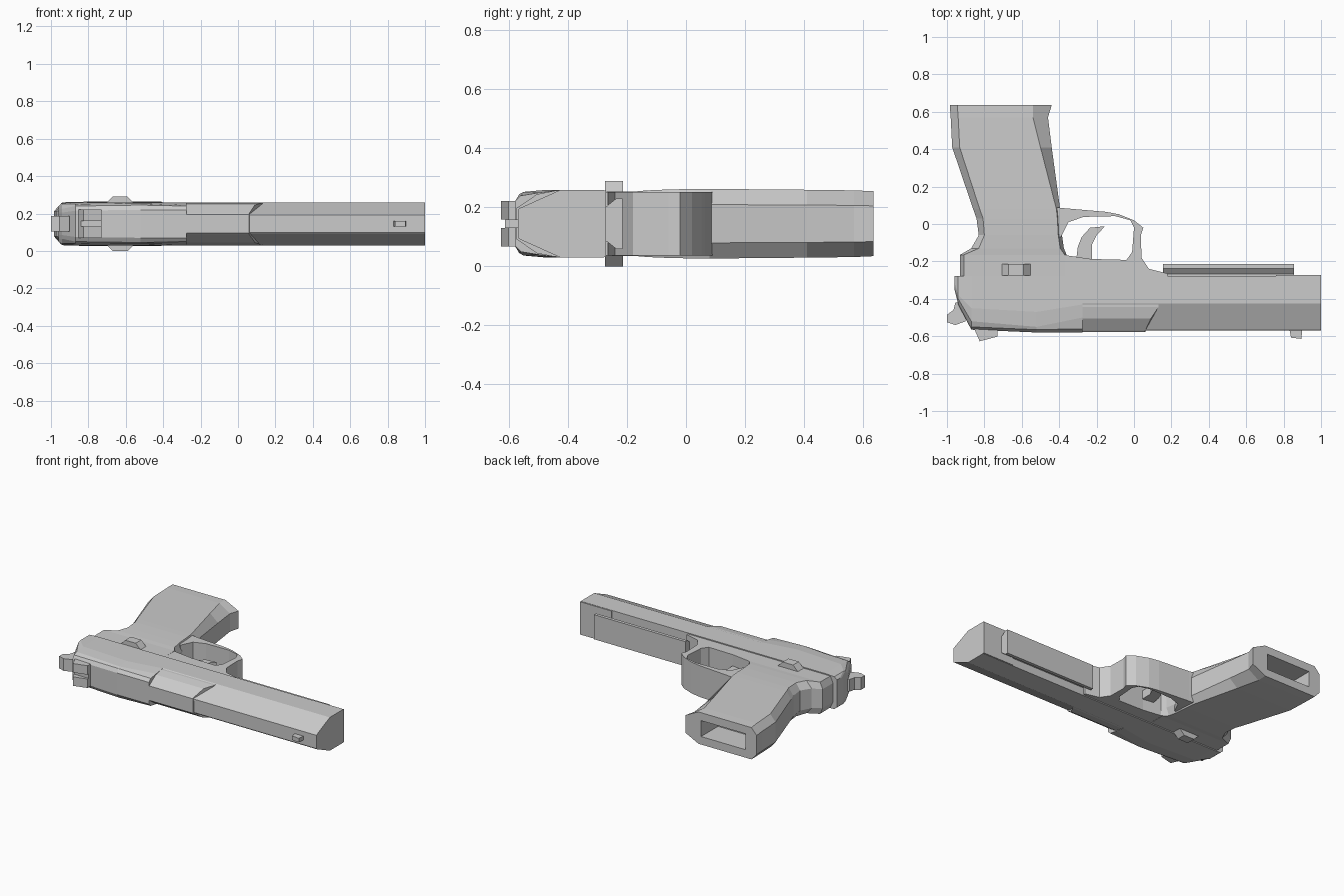
import bpy, bmesh

if "Cube" in bpy.data.objects:
    bpy.data.objects.remove(bpy.data.objects["Cube"])

ZC = 0.145  # mid-plane of the thin direction


def loft(name, rings):
    """Skin a list of equal-length 3D rings and cap both ends."""
    bm = bmesh.new()
    vs = [[bm.verts.new(p) for p in r] for r in rings]
    n = len(rings[0])
    for a, b in zip(vs, vs[1:]):
        for i in range(n):
            j = (i + 1) % n
            bm.faces.new((a[i], a[j], b[j], b[i]))
    bm.faces.new(vs[0])
    bm.faces.new(vs[-1])
    bmesh.ops.recalc_face_normals(bm, faces=bm.faces)
    me = bpy.data.meshes.new(name)
    bm.to_mesh(me)
    bm.free()
    ob = bpy.data.objects.new(name, me)
    bpy.context.collection.objects.link(ob)
    return ob


def plate(name, outline, half, zc=ZC):
    """Extrude an xy outline symmetrically in z."""
    return loft(name, [[(x, y, zc + s * half) for x, y in outline] for s in (-1, 1)])


def mirror_ring(x, half):
    """Symmetric yz section from (y, half width) points; x may be a list."""
    xs = x if isinstance(x, (list, tuple)) else [x] * len(half)
    side = [(xx, y, h) for xx, (y, h) in zip(xs, half)]
    return ([(a, y, ZC + h) for a, y, h in side] +
            [(a, y, ZC - h) for a, y, h in reversed(side)])


def box(name, x0, x1, y0, y1, half, zc=ZC):
    return plate(name, [(x0, y0), (x1, y0), (x1, y1), (x0, y1)], half, zc)


# Slide: wide faceted rear, narrow bevelled front
Y0 = -0.278
loft("slide_rear", [
    mirror_ring(-0.96, [(Y0, .095), (-.31, .095), (-.33, .09), (-.34, .08), (-.35, .06)]),
    mirror_ring(-0.94, [(Y0, .112), (-.38, .112), (-.40, .105), (-.42, .08), (-.43, .06)]),
    mirror_ring(-0.87, [(Y0, .115), (-.45, .115), (-.52, .105), (-.55, .095), (-.565, .07)]),
    mirror_ring(-0.52, [(Y0, .115), (-.47, .115), (-.55, .108), (-.565, .10), (-.58, .075)]),
    mirror_ring(-0.275, [(Y0, .115), (-.43, .115), (-.50, .105), (-.56, .095), (-.58, .075)]),
])
front = [(Y0, .115), (-.425, .115), (-.565, .052), (-.57, .046)]
loft("slide_front", [mirror_ring(-0.28, front), mirror_ring(1.0, front)])
box("slide_nose_lip", 0.76, 1.0, -.30, -.272, .113)

# Chamber block with slanted front
block = [(-.40, .112), (-.445, .112), (-.505, .10), (-.57, .056), (-.577, .05)]
loft("chamber_block", [mirror_ring(-0.28, block),
                       mirror_ring([.13, .13, .09, .06, .06], block)])


# Grip and rear frame: octagonal sections stacked along y
def grip_ring(y, xb, xf, h, cb, cf):
    return [(xb, y, ZC - h * .6), (xb + cb, y, ZC - h), (xf - cf, y, ZC - h), (xf, y, ZC - h * .55),
            (xf, y, ZC + h * .55), (xf - cf, y, ZC + h), (xb + cb, y, ZC + h), (xb, y, ZC + h * .6)]


grip = loft("grip", [grip_ring(*r) for r in (
    (.635, -.985, -.44, .110, .04, .10),
    (.57, -.98, -.46, .113, .04, .08),
    (.41, -.972, -.44, .115, .04, .06),
    (.08, -.86, -.395, .118, .035, .02),
    (.03, -.842, -.39, .118, .035, .02),
    (-.06, -.83, -.385, .116, .03, .02),
    (-.13, -.87, -.375, .113, .04, .02),
    (-.165, -.93, -.36, .110, .02, .01),
    (-.29, -.93, -.36, .108, .02, .01))])

# Hollow in the grip end
cutter = box("grip_well_cutter", -.90, -.56, .45, .75, .055)
cutter.hide_render = True
cutter.hide_viewport = True
cut = grip.modifiers.new("well", 'BOOLEAN')
cut.object = cutter
cut.operation = 'DIFFERENCE'
cut.solver = 'EXACT'

# Front frame and guard loop in one C-shaped outline
plate("frame_and_guard", [
    (-.42, -.29), (-.42, -.13), (-.36, -.168), (-.23, -.187), (-.04, -.192), (-.01, -.15),
    (0, -.02), (-.02, .02), (-.10, .042), (-.27, .038), (-.35, .01), (-.39, -.07), (-.42, -.07),
    (-.42, .09), (-.38, .085), (-.15, .065), (-.08, .052), (0, .02), (.05, -.02),
    (.037, -.06), (.04, -.18), (.08, -.24), (.18, -.265), (.18, -.29)], .108)

# Undercut rail below the slide
rail = [(-.215, .085), (-.237, .085), (-.268, .06), (-.30, .06)]
loft("under_rail", [mirror_ring(.155, rail), mirror_ring(.855, rail)])

# Trigger
plate("trigger", [(-.31, -.20), (-.30, -.12), (-.28, -.07), (-.235, -.02), (-.155, -.012),
                  (-.20, -.06), (-.225, -.11), (-.225, -.20)], .03)

# Side levers: tapered block poking out of both sides
loft("side_levers", [[(-.71, y, .04), (-.67, y, 0), (-.59, y, 0), (-.55, y, .04),
                      (-.55, y, .25), (-.59, y, .29), (-.67, y, .29), (-.71, y, .25)]
                     for y in (-.275, -.213)])

# Hammer
plate("hammer", [(-.90, -.52), (-.955, -.54), (-1.0, -.525), (-1.0, -.485),
                 (-.965, -.46), (-.955, -.42), (-.90, -.42)], .042)

# Sights: solid base with two posts at the rear, one blade in front
plate("rear_sight_base", [(-.86, -.55), (-.84, -.59), (-.73, -.59), (-.73, -.56)], .077)
for i, s in enumerate((-1, 1)):
    plate(f"rear_sight_post_{i}", [(-.85, -.57), (-.825, -.627), (-.73, -.602), (-.73, -.57)],
          .031, ZC + s * .046)
plate("front_sight", [(.83, -.56), (.84, -.608), (.895, -.614), (.90, -.56)], .014)
